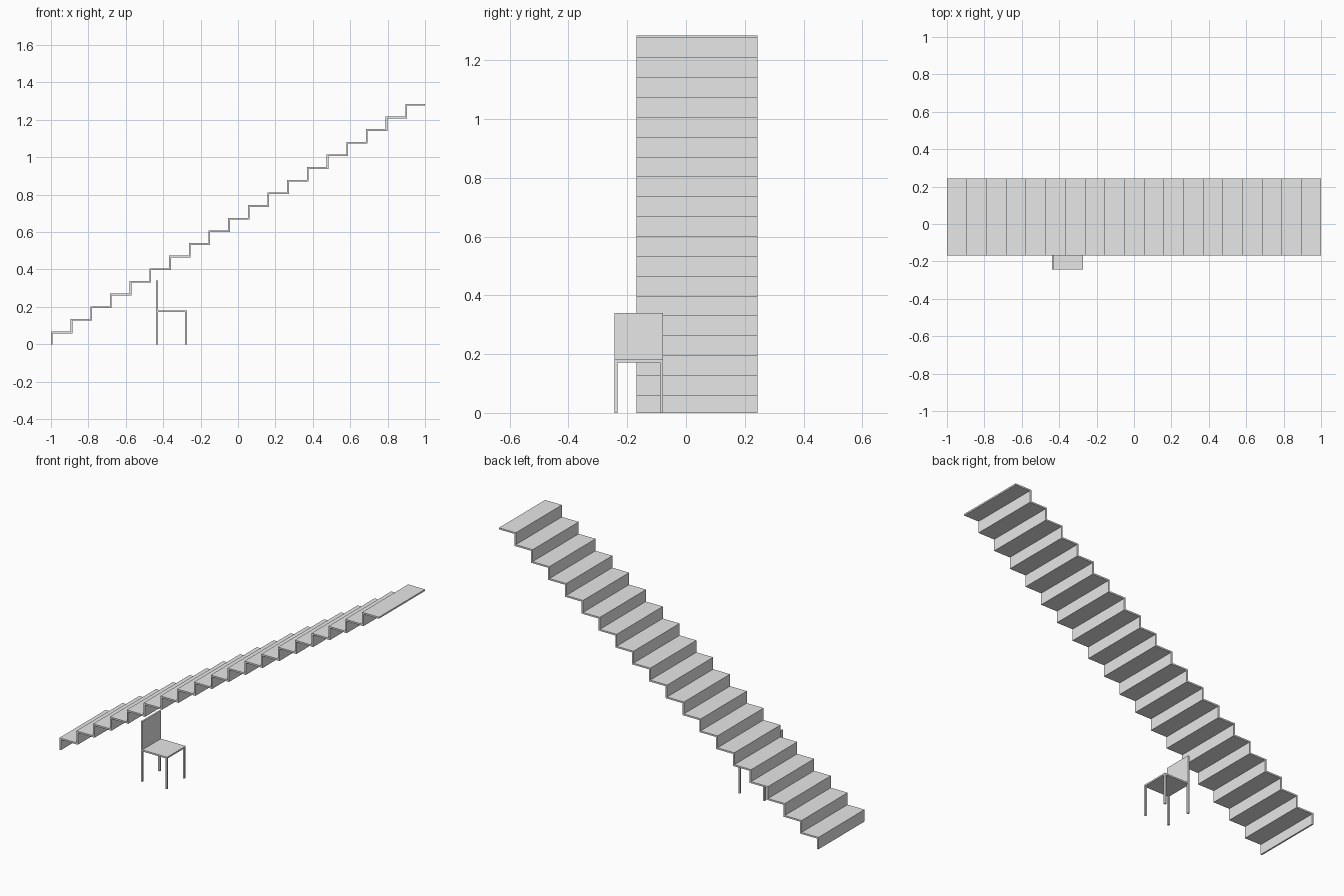
import bpy
import bmesh

if "Cube" in bpy.data.objects:
    bpy.data.objects.remove(bpy.data.objects["Cube"])

grey = bpy.data.materials.new("light grey")
grey.diffuse_color = (0.8, 0.8, 0.8, 1)
grey.use_nodes = True
grey.node_tree.nodes["Principled BSDF"].inputs["Base Color"].default_value = grey.diffuse_color


def add_box(bm, lo, hi):
    verts = bmesh.ops.create_cube(bm, size=1)["verts"]
    for v in verts:
        for k in range(3):
            v.co[k] = lo[k] if v.co[k] < 0 else hi[k]


def make_object(name, boxes):
    bm = bmesh.new()
    for lo, hi in boxes:
        add_box(bm, lo, hi)
    mesh = bpy.data.meshes.new(name)
    bm.to_mesh(mesh)
    bm.free()
    mesh.materials.append(grey)
    obj = bpy.data.objects.new(name, mesh)
    bpy.context.collection.objects.link(obj)
    return obj


# Staircase: each tread runs under the riser of the next step
STEPS, T = 19, 0.009
GOING, RISE = 2 / STEPS, 1.285 / STEPS
Y0, Y1 = -0.168, 0.244
treads, risers = [], []
for i in range(STEPS):
    x, top = -1 + i * GOING, (i + 1) * RISE
    base = 0 if i == 0 else i * RISE
    end = min(x + GOING + T, 1)
    treads.append(((x, Y0, top - T), (end, Y1, top)))
    risers.append(((x, Y0, base), (x + T, Y1, top - T)))
make_object("stair_treads", treads)
make_object("stair_risers", risers)

# Chair, facing +x, beside the stairs
CX0, CX1, CY0, CY1 = -0.438, -0.273, -0.244, -0.078
SEAT, LEG = 0.181, 0.010
make_object("chair_seat", [((CX0, CY0, SEAT - T), (CX1, CY1, SEAT))])
make_object("chair_back", [((CX0, CY0, SEAT), (CX0 + LEG, CY1, 0.34))])
make_object("chair_legs", [((x, y, 0), (x + LEG, y + LEG, SEAT - T))
                           for x in (CX0, CX1 - LEG)
                           for y in (CY0, CY1 - LEG)])
